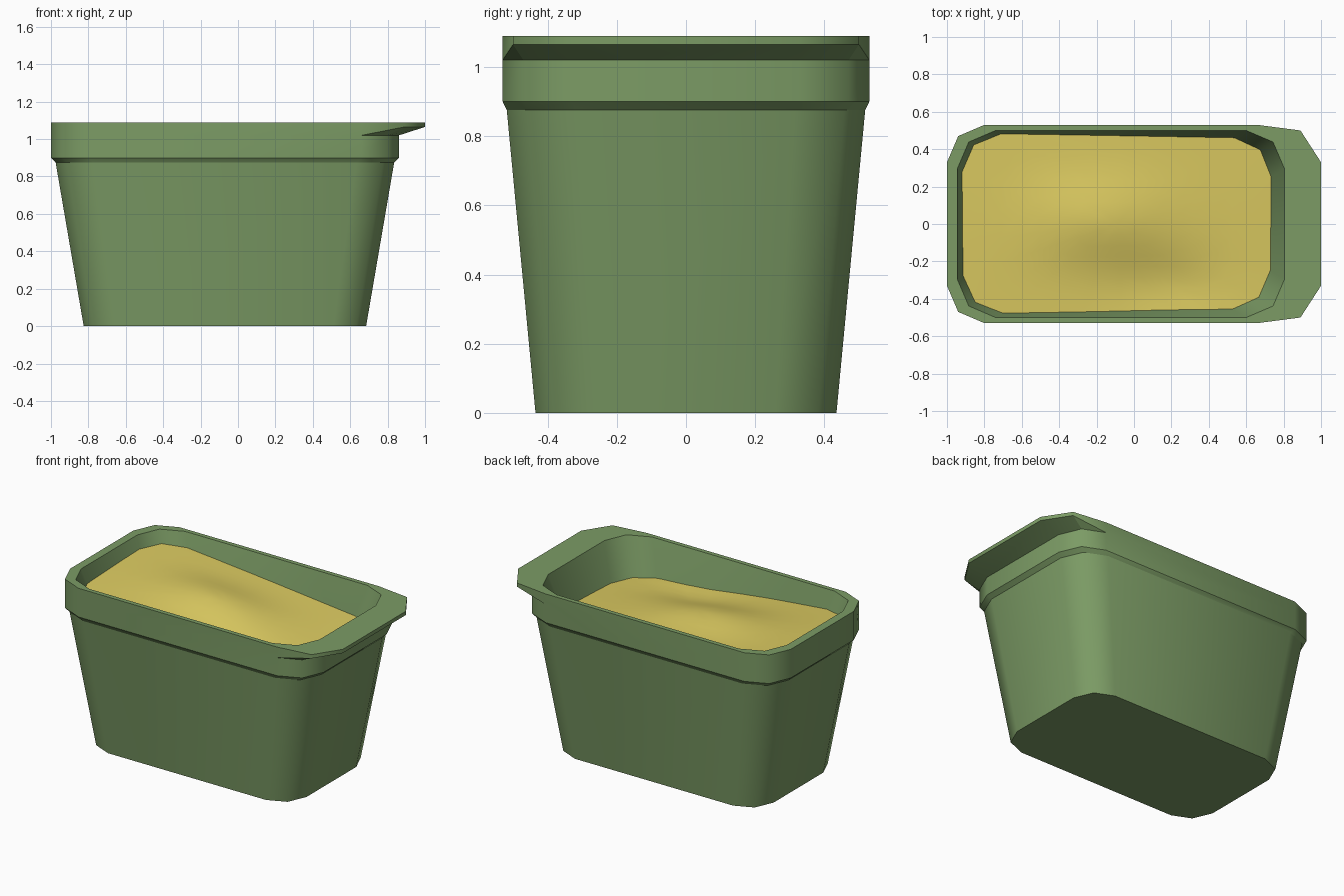
import bpy, bmesh
from math import exp
from mathutils import Vector

if "Cube" in bpy.data.objects:
    bpy.data.objects.remove(bpy.data.objects["Cube"])


def ring(x0, x1, y, z, c=0.2):
    """Rounded rectangle, two segments per corner, counter-clockwise from right side."""
    m = c * 0.3
    right = [(x1, y - c), (x1 - m, y - m), (x1 - c, y)]
    left = [(x0 + c, y), (x0 + m, y - m), (x0, y - c)]
    half = right + left
    return [Vector((a, b, z)) for a, b in half + [(a, -b) for a, b in reversed(half)]]


def finish(bm, name, color):
    mesh = bpy.data.meshes.new(name)
    bmesh.ops.recalc_face_normals(bm, faces=bm.faces[:])
    for f in bm.faces:
        f.smooth = True
    bm.to_mesh(mesh)
    bm.free()
    obj = bpy.data.objects.new(name, mesh)
    bpy.context.collection.objects.link(obj)
    mat = bpy.data.materials.new(name + "_material")
    mat.diffuse_color = color
    mat.use_nodes = True
    mat.node_tree.nodes["Principled BSDF"].inputs["Base Color"].default_value = mat.diffuse_color
    mesh.materials.append(mat)
    return obj


def bridge(bm, a, b):
    n = len(a)
    for i in range(n):
        j = (i + 1) % n
        bm.faces.new((a[i], a[j], b[j], b[i]))


def inner_ring(z):
    """Inside wall section of the tub at height z."""
    d = 1.09 - z
    return ring(-0.945 + 0.32 * d, 0.805 - 0.31 * d, 0.50 - 0.19 * d, z, 0.205)


# Tub: outer wall, collar, handle lip, inner wall
lip_low = ring(-1.0, 0.86, 0.53, 1.02)
lip_top = ring(-1.0, 0.86, 0.53, 1.09)
for i, (x, y) in {0: (1, .33), 1: (.89, .50), 10: (.89, -.50), 11: (1, -.33)}.items():
    lip_low[i] = Vector((x, y, 1.065))
    lip_top[i] = Vector((x, y, 1.09))

sections = [
    ring(-0.825, 0.685, 0.435, 0.0, 0.175),
    ring(-0.975, 0.835, 0.518, 0.875),
    ring(-1.0, 0.86, 0.53, 0.90),
    ring(-1.0, 0.86, 0.53, 1.02),
    lip_low,
    lip_top,
    inner_ring(1.09),
    inner_ring(0.76),
]
bm = bmesh.new()
loops = [[bm.verts.new(p) for p in s] for s in sections]
for a, b in zip(loops, loops[1:]):
    bridge(bm, a, b)
bm.faces.new(loops[0])
bm.faces.new(loops[-1])
bmesh.ops.remove_doubles(bm, verts=bm.verts[:], dist=0.0005)
bmesh.ops.recalc_face_normals(bm, faces=bm.faces[:])
# Horizontal creases stay sharp, vertical corner edges stay smooth
for e in bm.edges:
    d = e.verts[0].co - e.verts[1].co
    if abs(d.z) < 0.6 * d.length and e.calc_face_angle(0) > 0.35:
        e.smooth = False
finish(bm, "tub", (0.20, 0.33, 0.13, 1))


# Filling: soft uneven surface meeting the inner wall
def height(x, y):
    h = 0.92 - 0.09 * x + 0.03 * y
    h += 0.06 * exp(-((x + 0.2) / 0.38) ** 2 - ((y - 0.02) / 0.22) ** 2)
    h -= 0.03 * exp(-((x - 0.2) / 0.3) ** 2 - ((y + 0.33) / 0.16) ** 2)
    return h


def outline(z):
    """Wall section with the straight sides subdivided."""
    pts, out = inner_ring(z), []
    for p, q in zip(pts, pts[1:] + pts[:1]):
        steps = 6 if (p - q).length > 0.8 else 3 if (p - q).length > 0.4 else 1
        out += [p.lerp(q, k / steps) for k in range(steps)]
    return out


base = outline(0.92)
edge = [outline(height(p.x, p.y))[i] for i, p in enumerate(base)]
center = Vector((-0.09, 0, 0))
bm = bmesh.new()
previous = None
for k in range(1, 9):
    loop = []
    for p in edge:
        q = center.lerp(p, k / 8)
        loop.append(bm.verts.new((q.x, q.y, p.z if k == 8 else height(q.x, q.y))))
    if previous:
        bridge(bm, previous, loop)
    else:
        mid = bm.verts.new((center.x, center.y, height(center.x, center.y)))
        for i in range(len(loop)):
            bm.faces.new((mid, loop[i], loop[(i + 1) % len(loop)]))
    previous = loop
bm.normal_update()
filling = finish(bm, "filling", (0.72, 0.60, 0.12, 1))
# Open surface must face up
if sum(f.normal.z for f in filling.data.polygons) < 0:
    filling.data.flip_normals()
